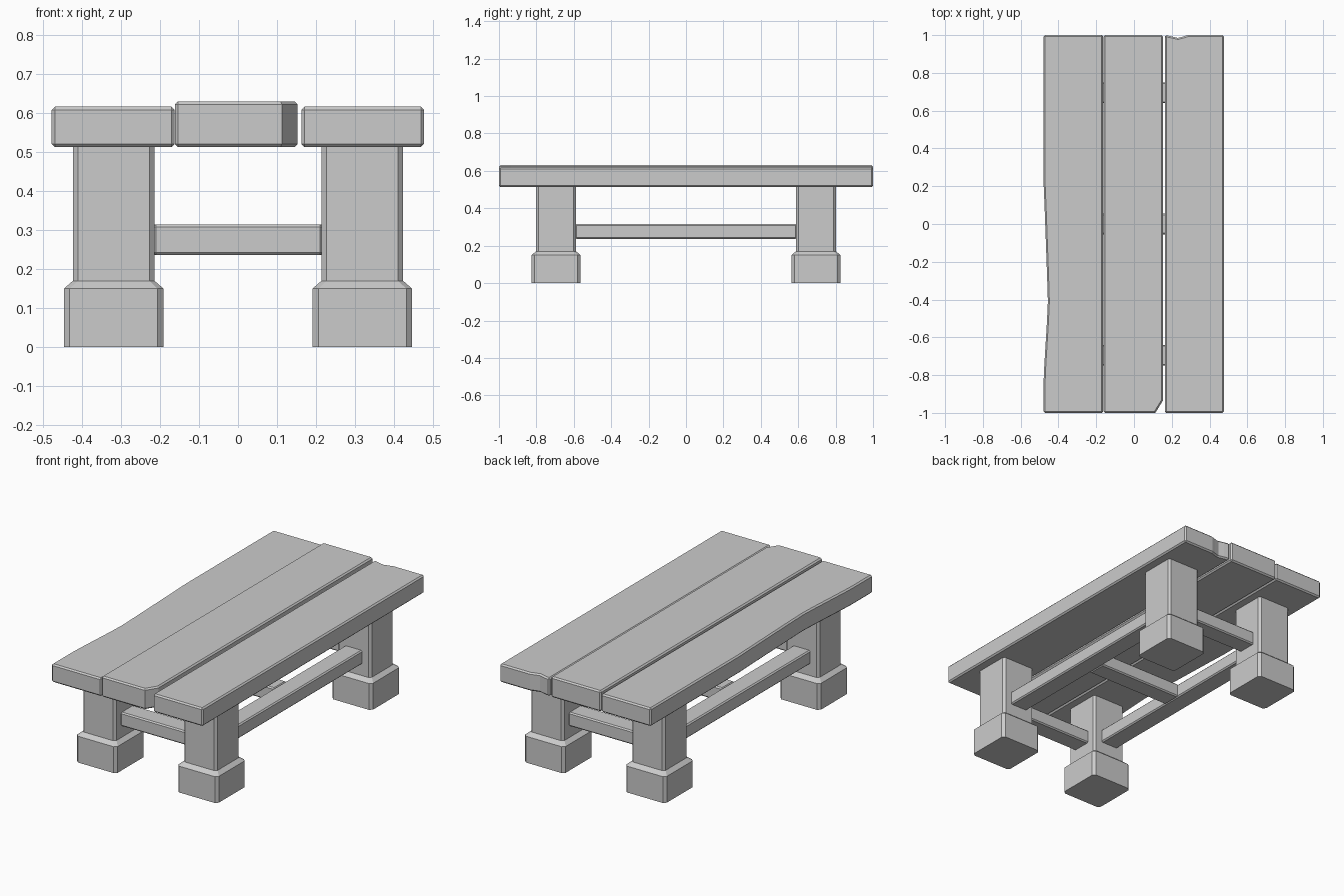
import bpy, bmesh

if "Cube" in bpy.data.objects:
    bpy.data.objects.remove(bpy.data.objects["Cube"])


def finish(name, bm, bevel=0.0):
    bmesh.ops.recalc_face_normals(bm, faces=bm.faces)
    mesh = bpy.data.meshes.new(name)
    bm.to_mesh(mesh)
    bm.free()
    obj = bpy.data.objects.new(name, mesh)
    bpy.context.collection.objects.link(obj)
    if bevel:
        mod = obj.modifiers.new("edge_bevel", 'BEVEL')
        mod.width = bevel
        mod.segments = 1
        mod.limit_method = 'ANGLE'
        mod.angle_limit = 1.2
    return obj


def loft(name, rings, bevel=0.0):
    """Join stacked outlines with side faces and cap both ends."""
    bm = bmesh.new()
    loops = [[bm.verts.new(p) for p in ring] for ring in rings]
    n = len(loops[0])
    for a, b in zip(loops, loops[1:]):
        for i in range(n):
            j = (i + 1) % n
            bm.faces.new((a[i], a[j], b[j], b[i]))
    bm.faces.new(loops[0][::-1])
    bm.faces.new(loops[-1])
    return finish(name, bm, bevel)


def plank(name, outline, z0, z1):
    return loft(name, [[(x, y, z) for x, y in outline] for z in (z0, z1)], 0.008)


def beam(name, x0, x1, y0, y1, z0, z1):
    outline = [(x0, y0), (x1, y0), (x1, y1), (x0, y1)]
    return loft(name, [[(x, y, z) for x, y in outline] for z in (z0, z1)], 0.007)


def cut_square(cx, cy, hx, hy, c, z):
    """Rectangle with chamfered corners."""
    pts = [(hx - c, -hy), (hx, c - hy), (hx, hy - c), (hx - c, hy),
           (c - hx, hy), (-hx, hy - c), (-hx, c - hy), (c - hx, -hy)]
    return [(cx + x, cy + y, z) for x, y in pts]


# Table top: three worn planks
plank("left_plank",
      [(-0.478, -1), (-0.163, -1), (-0.163, 1), (-0.478, 1), (-0.478, 0.2),
       (-0.473, 0.08), (-0.46, -0.28), (-0.456, -0.41), (-0.461, -0.52), (-0.475, -0.75),
       (-0.478, -0.82)], 0.513, 0.617)
plank("middle_plank",
      [(-0.162, -1), (0.113, -1), (0.153, -0.935), (0.153, 1), (-0.162, 1)],
      0.513, 0.631)
plank("right_plank",
      [(0.163, -1), (0.477, -1), (0.477, 1), (0.285, 1), (0.262, 0.993),
       (0.232, 0.985), (0.20, 0.993), (0.175, 0.998), (0.163, 1)], 0.513, 0.617)

# Legs with stepped feet
for sx, side in ((-1, "left"), (1, "right")):
    for sy, end in ((-1, "front"), (1, "back")):
        cx, cy = sx * 0.319, sy * 0.695
        loft(f"{end}_{side}_leg", [
            cut_square(cx, cy, 0.128, 0.131, 0.015, 0),
            cut_square(cx, cy, 0.128, 0.131, 0.015, 0.15),
            cut_square(cx, cy, 0.105, 0.107, 0.013, 0.17),
            cut_square(cx, cy, 0.105, 0.107, 0.013, 0.514)])
    # Long rail between the front and back legs
    x = sx * 0.319
    beam(f"{side}_long_rail", x - 0.055, x + 0.055, -0.592, 0.592, 0.236, 0.315)

# Cross rails at both ends and the middle
for name, y, hx in (("front", -0.695, 0.218), ("middle", 0, 0.268), ("back", 0.695, 0.218)):
    beam(f"{name}_cross_rail", -hx, hx, y - 0.055, y + 0.055, 0.236, 0.315)
